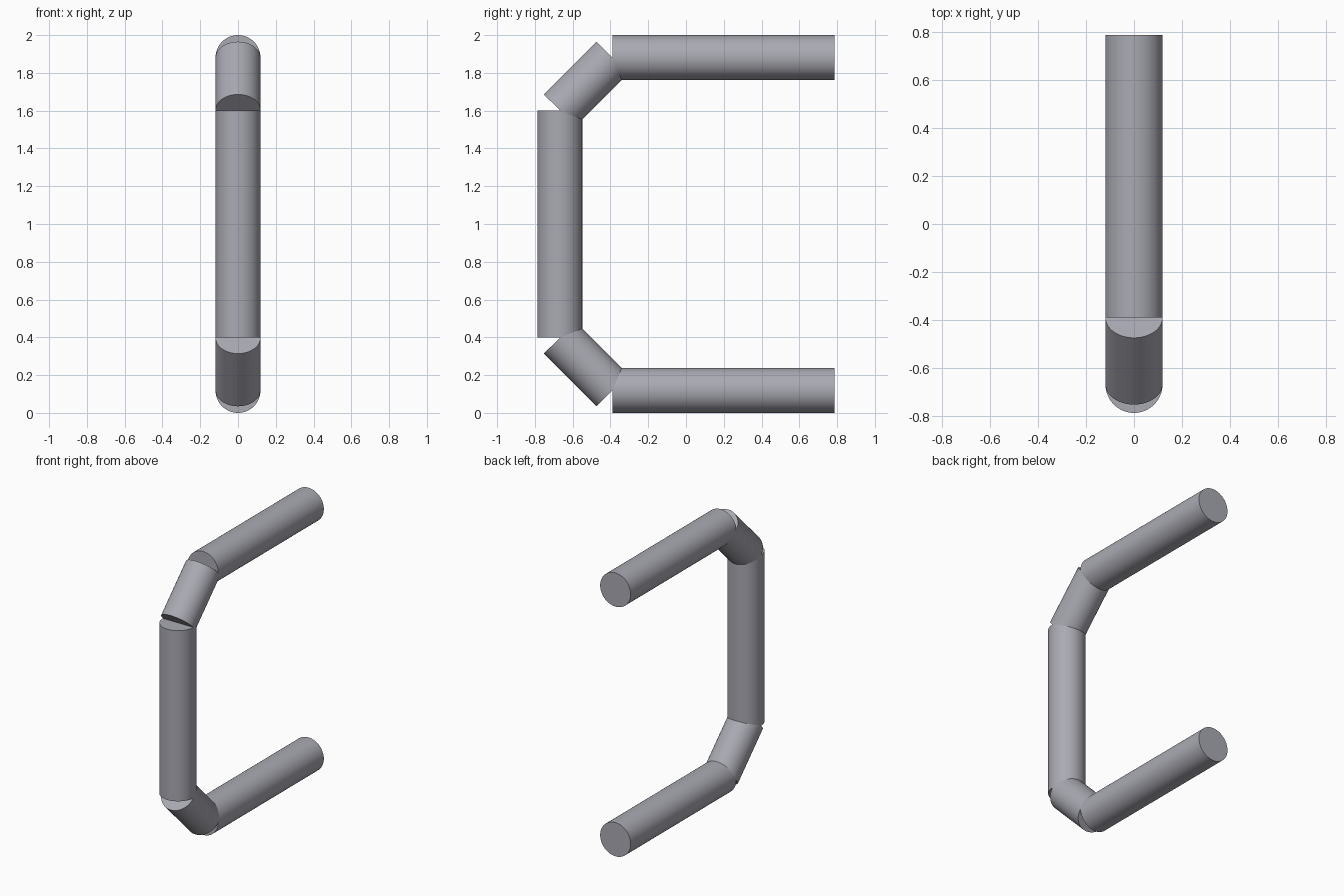
import bpy
import math
from mathutils import Vector

cube = bpy.data.objects.get("Cube")
if cube:
    bpy.data.objects.remove(cube, do_unlink=True)

RADIUS = 0.119

# Single grey metal colour
metal = bpy.data.materials.new("grey_metal")
metal.use_nodes = True
colour = (0.40, 0.40, 0.45, 1)
metal.diffuse_color = colour
metal.node_tree.nodes["Principled BSDF"].inputs["Base Color"].default_value = colour


def rod(name, start, end):
    """Capped cylinder between two (y, z) points in the x = 0 plane."""
    a, b = Vector((0, *start)), Vector((0, *end))
    axis = b - a
    bpy.ops.mesh.primitive_cylinder_add(vertices=64, radius=RADIUS,
                                        depth=axis.length, location=(a + b) / 2)
    obj = bpy.context.object
    obj.name = name
    # Tilt from vertical about x
    obj.rotation_euler.x = math.atan2(-axis.y, axis.z)
    obj.data.materials.append(metal)
    bpy.ops.object.shade_smooth_by_angle(angle=math.radians(30))


# Centre line of the handle: back end, bend and grip
BACK, BEND, GRIP = 0.787, -0.39, -0.668
ARM_Z, GRIP_Z = 0.881, 0.602

rod("grip", (GRIP, 1 - GRIP_Z), (GRIP, 1 + GRIP_Z))
for label, side in (("upper", 1), ("lower", -1)):
    arm_z, grip_z = 1 + side * ARM_Z, 1 + side * GRIP_Z
    rod(label + "_arm", (BEND, arm_z), (BACK, arm_z))
    rod(label + "_corner", (GRIP, grip_z), (BEND, arm_z))
